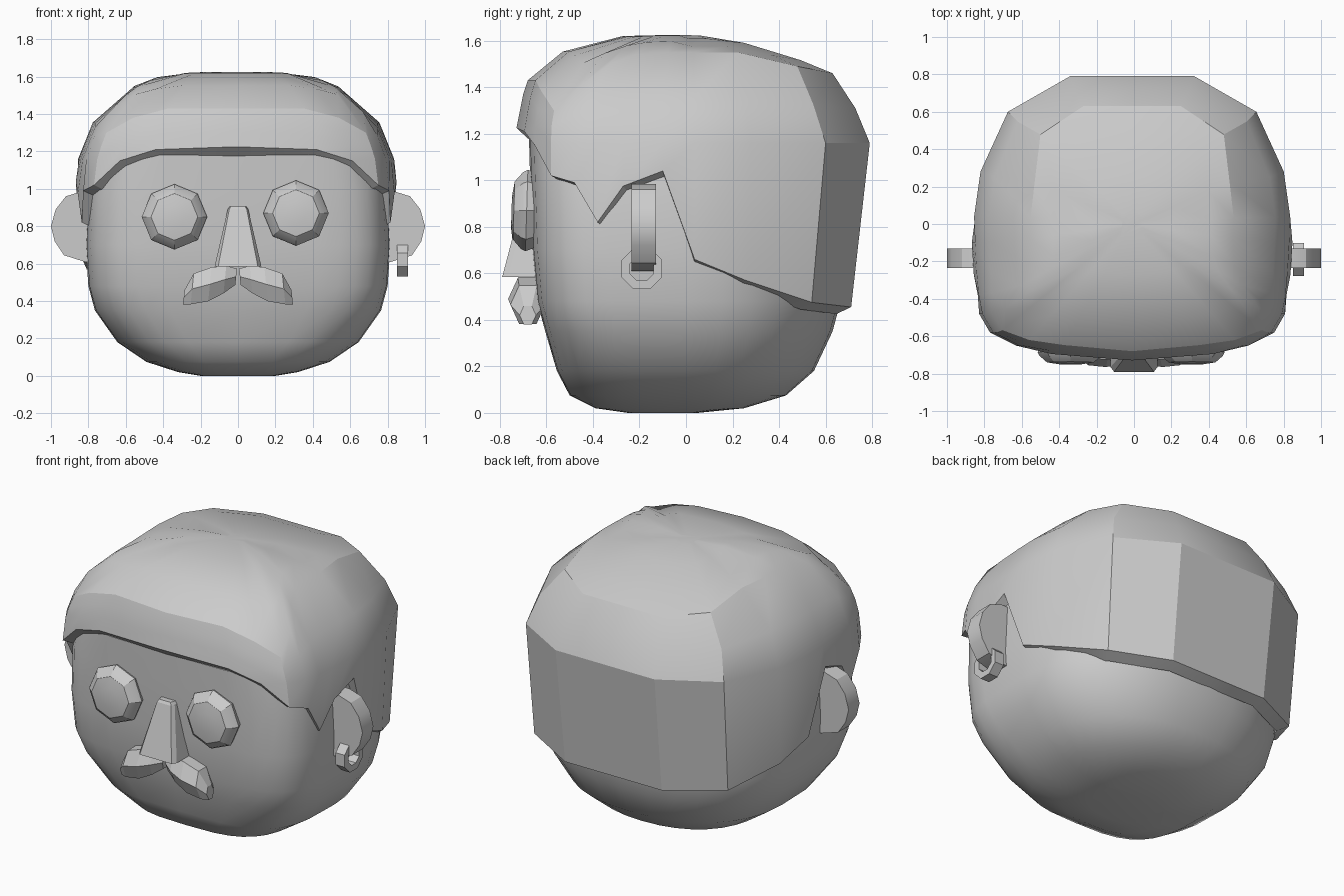
import bpy, bmesh, math
from mathutils import Vector

cube = bpy.data.objects.get("Cube")
if cube:
    bpy.data.objects.remove(cube)


def loft(name, rings, cap_start=True, cap_end=True, loop=False, angle=30):
    """Skin a list of equal-length closed rings into one mesh object."""
    bm = bmesh.new()
    rows = [[bm.verts.new(p) for p in ring] for ring in rings]
    n = len(rows[0])
    pairs = list(zip(rows, rows[1:])) + ([(rows[-1], rows[0])] if loop else [])
    for a, b in pairs:
        for i in range(n):
            j = (i + 1) % n
            bm.faces.new((a[i], a[j], b[j], b[i]))
    if cap_start and not loop:
        bm.faces.new(rows[0])
    if cap_end and not loop:
        bm.faces.new(rows[-1])
    bmesh.ops.recalc_face_normals(bm, faces=bm.faces)
    mesh = bpy.data.meshes.new(name)
    bm.to_mesh(mesh)
    bm.free()
    obj = bpy.data.objects.new(name, mesh)
    bpy.context.collection.objects.link(obj)
    bpy.ops.object.select_all(action='DESELECT')
    obj.select_set(True)
    bpy.context.view_layer.objects.active = obj
    bpy.ops.object.shade_smooth_by_angle(angle=math.radians(angle))


def sample(profile, z):
    """Half width, front depth and back depth of a profile at height z."""
    if z <= profile[0][0]:
        return profile[0][1:]
    for a, b in zip(profile, profile[1:]):
        if z <= b[0]:
            t = (z - a[0]) / (b[0] - a[0])
            return [u + (v - u) * t for u, v in zip(a[1:], b[1:])]
    return profile[-1][1:]


# Head: rounded block, (height, half width, front, back)
head_profile = [
    (0, .20, .25, .05), (.02, .32, .39, .25), (.075, .49, .50, .43),
    (.18, .645, .555, .55), (.35, .765, .605, .63), (.48, .80, .64, .665),
    (.70, .815, .66, .68), (1.0, .80, .67, .69), (1.18, .75, .675, .67),
    (1.36, .56, .48, .50), (1.48, .31, .26, .28)]


def head_ring(z, w, front, back, n=32):
    ring = []
    squareness = min(4.8, 3 + 4 * z)
    for i in range(n):
        a = math.tau * i / n
        c, s = math.cos(a), math.sin(a)
        e = 2 / (squareness if s < 0 else 2.25)
        x = math.copysign(abs(c) ** e, c) * w
        y = math.copysign(abs(s) ** e, s) * (front if s < 0 else back)
        ring.append((x, y, z))
    return ring


loft("head", [head_ring(*level) for level in head_profile], angle=40)

# Hair: columns from the fringe to the nape, (plan x, plan y, hairline z, crown z)
columns = [
    (0, -.73, 1.225, 1.43), (.45, -.695, 1.21, 1.43), (.635, -.65, 1.15, 1.38),
    (.76, -.58, 1.02, 1.30), (.82, -.48, .99, 1.41), (.84, -.38, .82, 1.50),
    (.85, -.27, .975, 1.54), (.86, -.10, 1.04, 1.55), (.865, .04, .66, 1.55),
    (.83, .28, .57, 1.55), (.68, .60, .475, 1.49), (.34, .79, .455, 1.46),
    (0, .79, .455, 1.46)]
hair_profile = [
    (.46, .82, .73, .71), (.82, .845, .73, .75), (1.02, .86, .73, .775),
    (1.16, .84, .73, .79), (1.22, .82, .73, .77), (1.37, .755, .70, .70),
    (1.46, .66, .67, .63), (1.55, .54, .58, .63)]


def hair_point(x, y, z):
    w, front, back = sample(hair_profile, z)
    return Vector((x * w / .86, y * (front / .73 if y < 0 else back / .79), z))


def mirrored(half, shift=-.01):
    ring = half + [Vector((-p.x, p.y, p.z)) for p in half[-2:0:-1]]
    return [p + Vector((shift, 0, 0)) for p in ring]


def dome_point(p, t):
    top = 1.625
    power = 4 if p.y < 0 else 1.7
    return Vector((p.x * t, p.y * t, top - (top - p.z) * t ** power))


hairline, belt, shoulder, crown = [], [], [], []
for x, y, low, high in columns:
    mid = max(1.16, low + .08)
    for row, z in ((hairline, low), (belt, mid), (shoulder, (mid + high) / 2), (crown, high)):
        row.append(hair_point(x, y, z))
inner = [Vector((p.x * .92, p.y * .91, p.z - (.06 if p.y < -.6 else .03))) for p in hairline]
dome = [[dome_point(p, t) for p in crown] for t in (.78, .4, .1)]
hair_rows = [inner, hairline, belt, shoulder, crown] + dome
loft("hair", [mirrored(row) for row in hair_rows], cap_start=False, angle=28)


# Eyes: bevelled octagonal discs
def eye(name, cx, cz):
    rings = []
    for r, y in ((.15, -.62), (.175, -.685), (.165, -.705), (.125, -.74), (.06, -.75)):
        ring = []
        for k in range(8):
            c, s = r * math.cos(k * math.pi / 4), r * math.sin(k * math.pi / 4)
            ring.append((cx + c, y + .03 * s, cz + s))
        rings.append(ring)
    loft(name, rings)


eye("right_eye", -.34, .85)
eye("left_eye", .31, .87)

# Nose: tapered wedge with a chamfered front
nose_rings = []
for z, w, front in ((.585, .125, -.79), (.89, .055, -.71), (.905, .045, -.70)):
    nose_rings.append([(-w, -.62, z), (-w, front + .025, z), (-w * .85, front, z),
                       (w * .85, front, z), (w, front + .025, z), (w, -.62, z)])
loft("nose", nose_rings, angle=15)

# Moustache: two faceted lobes, (x, z, height radius, depth radius)
lobe = [(.01, .53, .05, .03), (.07, .515, .085, .07), (.15, .49, .105, .085),
        (.245, .465, .095, .075), (.29, .42, .045, .035)]
for side, label in ((1, "left"), (-1, "right")):
    rings = []
    for x, z, h, d in lobe:
        ring = []
        for k in range(6):
            a = k * math.pi / 3
            ring.append((side * (x - .1 * h * math.sin(a)), -.68 + d * math.cos(a),
                         z + h * math.sin(a)))
        rings.append(ring)
    loft(label + "_moustache", rings, angle=10)

# Ears: thick half discs
ear_outline = [(.72, .61), (.82, .61), (.93, .645), (.98, .72), (1.0, .80),
               (.975, .89), (.92, .96), (.84, .985), (.72, .985)]
for side, label in ((1, "left"), (-1, "right")):
    loft(label + "_ear", [[(side * x, y, z) for x, z in ear_outline] for y in (-.235, -.13)])

# Earring: octagonal band through the left lobe
band = []
for k in range(8):
    a = (k + .5) * math.pi / 4
    band.append([(x, -.19 + r * math.cos(a), .62 + r * math.sin(a))
                 for x, r in ((.85, .095), (.91, .095), (.91, .055), (.85, .055))])
loft("earring", band, loop=True)
